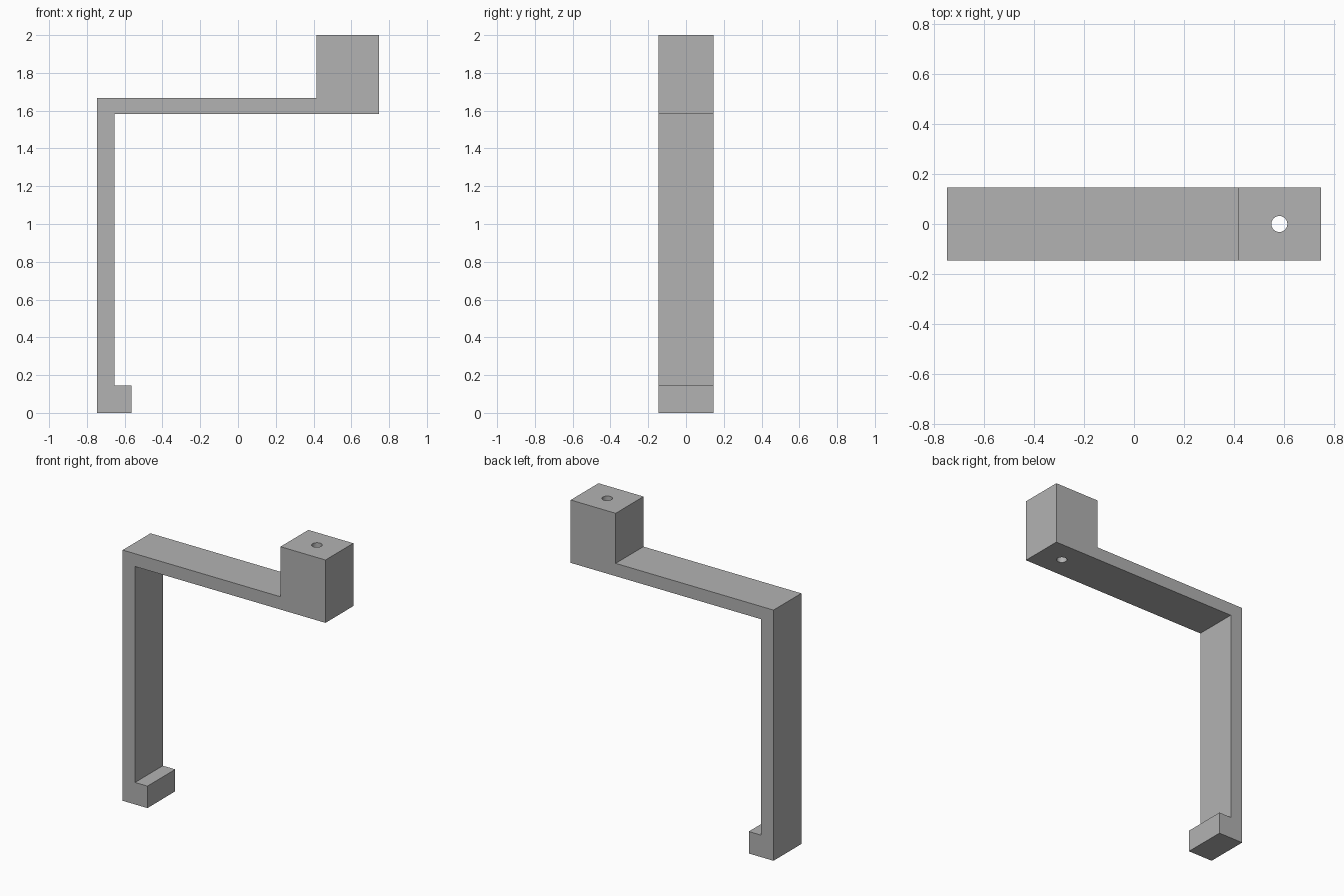
import bpy
import bmesh

default = bpy.data.objects.get("Cube")
if default:
    bpy.data.objects.remove(default, do_unlink=True)

HALF_WIDTH = 0.146

# Plain grey material
grey = bpy.data.materials.new("plain_grey")
grey.use_nodes = True
colour = (0.448, 0.448, 0.448, 1.0)
grey.diffuse_color = colour
grey.node_tree.nodes["Principled BSDF"].inputs["Base Color"].default_value = colour


def add_object(name, bm):
    bmesh.ops.recalc_face_normals(bm, faces=bm.faces)
    mesh = bpy.data.meshes.new(name)
    bm.to_mesh(mesh)
    bm.free()
    mesh.materials.append(grey)
    obj = bpy.data.objects.new(name, mesh)
    bpy.context.scene.collection.objects.link(obj)
    return obj


# Bracket: side profile (x, z) with foot lip, upright, arm and end block
profile = [
    (-0.746, 0), (-0.564, 0), (-0.564, 0.146), (-0.655, 0.146),
    (-0.655, 1.582), (0.746, 1.582), (0.746, 2), (0.415, 2),
    (0.415, 1.667), (-0.746, 1.667),
]
bm = bmesh.new()
face = bm.faces.new([bm.verts.new((x, -HALF_WIDTH, z)) for x, z in profile])
side = bmesh.ops.extrude_face_region(bm, geom=[face])
new_verts = [v for v in side["geom"] if isinstance(v, bmesh.types.BMVert)]
bmesh.ops.translate(bm, verts=new_verts, vec=(0, 2 * HALF_WIDTH, 0))
bracket = add_object("bracket", bm)

# Screw hole running vertically through the end block
bm = bmesh.new()
bmesh.ops.create_cone(bm, cap_ends=True, segments=32,
                      radius1=0.032, radius2=0.032, depth=0.8)
cutter = add_object("hole_cutter", bm)
cutter.location = (0.58, 0, 1.79)
cutter.hide_render = True
cutter.hide_viewport = True
cutter.display_type = 'WIRE'

drill = bracket.modifiers.new("screw_hole", 'BOOLEAN')
drill.operation = 'DIFFERENCE'
drill.solver = 'EXACT'
drill.object = cutter

# Smooth the hole wall while keeping every corner sharp
bpy.ops.object.select_all(action='DESELECT')
bpy.context.view_layer.objects.active = bracket
bracket.select_set(True)
bpy.ops.object.modifier_apply(modifier=drill.name)
bpy.data.objects.remove(cutter, do_unlink=True)
bpy.ops.object.shade_smooth_by_angle()
